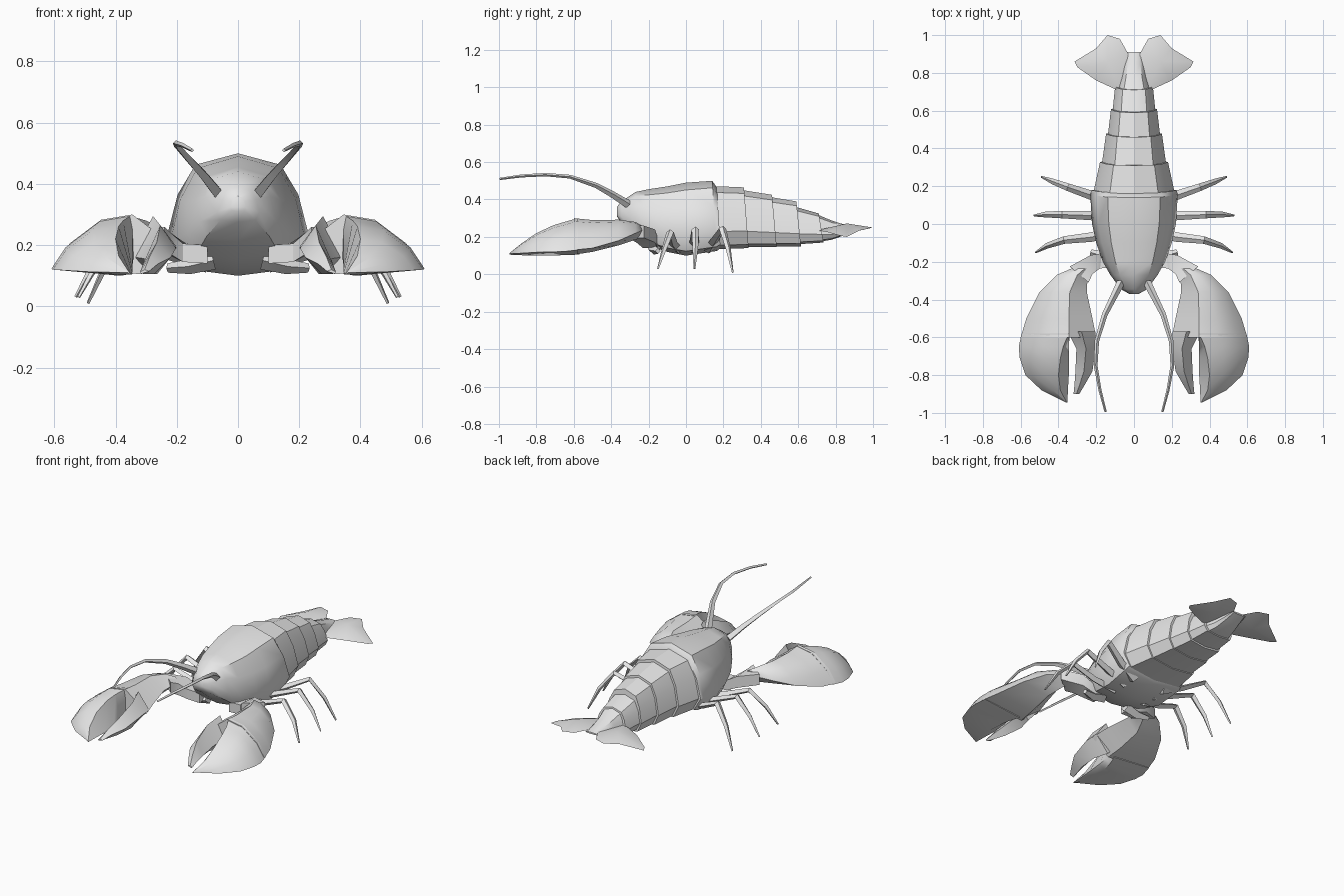
import bpy, bmesh, math
from mathutils import Vector

if "Cube" in bpy.data.objects:
    bpy.data.objects.remove(bpy.data.objects["Cube"])

shell = bpy.data.materials.new("shell_grey")
shell.diffuse_color = (0.8, 0.8, 0.8, 1)
shell.use_nodes = True
shell.node_tree.nodes["Principled BSDF"].inputs["Base Color"].default_value = shell.diffuse_color


def finish(name, bm, smooth=None, mirror=False):
    bmesh.ops.remove_doubles(bm, verts=bm.verts, dist=0.0005)
    bmesh.ops.recalc_face_normals(bm, faces=bm.faces)
    me = bpy.data.meshes.new(name)
    bm.to_mesh(me)
    bm.free()
    me.materials.append(shell)
    ob = bpy.data.objects.new(name, me)
    bpy.context.collection.objects.link(ob)
    if mirror:
        ob.modifiers.new("mirror", 'MIRROR')
    if smooth:
        bpy.ops.object.select_all(action='DESELECT')
        ob.select_set(True)
        bpy.context.view_layer.objects.active = ob
        bpy.ops.object.shade_smooth_by_angle(angle=math.radians(smooth))
    return ob


def loft(name, rings, smooth=None, mirror=False):
    """Skin a closed solid through rings of equal point count."""
    bm = bmesh.new()
    rows = [[bm.verts.new(p) for p in r] for r in rings]
    n = len(rows[0])
    for a, b in zip(rows, rows[1:]):
        for i in range(n):
            j = (i + 1) % n
            bm.faces.new((a[i], a[j], b[j], b[i]))
    bm.faces.new(rows[0])
    bm.faces.new(rows[-1])
    return finish(name, bm, smooth, mirror)


def tube(name, path, sizes, sides=4):
    """Tapered limb: sizes are (horizontal, vertical) half widths."""
    pts = [Vector(p) for p in path]
    rings = []
    for i, p in enumerate(pts):
        t = (pts[min(i + 1, len(pts) - 1)] - pts[max(i - 1, 0)]).normalized()
        side = t.cross(Vector((0, 0, 1))).normalized()
        up = side.cross(t)
        a, b = sizes[i]
        rings.append([p + side * a * math.cos(k * math.tau / sides)
                      + up * b * math.sin(k * math.tau / sides) for k in range(sides)])
    return loft(name, rings, 35, True)


# Body cross-section: (fraction of half width, fraction of height)
SECTION = [(0, 1), (.6, .9), (.85, .64), (1, .28), (.82, .06)]


def body_ring(y, w, top, bottom, lean=0.0):
    half = [(w * u, y + lean * (1 - v), bottom + (top - bottom) * v) for u, v in SECTION]
    low = (0, y + lean, bottom)
    return half + [low] + [(-x, yy, z) for x, yy, z in reversed(half[1:])]


# Carapace
loft("carapace", [body_ring(*r) for r in [
    (-.37, .025, .36, .31), (-.345, .07, .39, .275), (-.27, .125, .44, .215),
    (-.2, .165, .455, .155), (-.1, .2, .47, .12), (0, .222, .49, .10),
    (.14, .232, .50, .125, .025), (.165, .225, .465, .14, .02)]], 40)

# Overlapping tail segments: front y, rear y, half widths, tops, bottoms
segments = [(.13, .31, .22, .18, .472, .465, .135, .14),
            (.29, .46, .172, .148, .452, .425, .145, .145),
            (.44, .59, .14, .122, .415, .39, .15, .15),
            (.57, .71, .115, .10, .365, .325, .16, .17)]
for i, (y0, y1, w0, w1, t0, t1, b0, b1) in enumerate(segments):
    loft(f"tail_segment_{i + 1}", [body_ring(y0, w0, t0, b0, .02),
                                   body_ring(y1, w1, t1, b1, .025)], 30)
loft("tail_end", [body_ring(.69, .095, .325, .17), body_ring(.78, .07, .287, .185),
                  body_ring(.85, .055, .265, .21), body_ring(.91, .045, .245, .235)], 30)

# Tail fins: a plate thickened at its middle
fin = [(.03, .90, .25), (.075, .98, .25), (.14, 1.0, .25), (.2, .93, .235),
       (.315, .86, .2), (.3, .83, .205), (.2, .76, .225), (.07, .70, .235)]
bm = bmesh.new()
edge = [bm.verts.new(p) for p in fin]
for z in (.272, .218):
    hub = bm.verts.new((.14, .86, z))
    for i in range(len(edge)):
        bm.faces.new((edge[i], edge[(i + 1) % len(edge)], hub))
finish("tail_fins", bm, 40, True)


# Claw: domed outer side, ridge, steep inner side, nearly flat underside
def claw_ring(y, xo, zo, xr, zr, xi, zi, zb):
    return [(xo, y, zo), (xo * .8 + xr * .2, y, zo + (zr - zo) * .45),
            (xo * .4 + xr * .6, y, zo + (zr - zo) * .9), (xr, y, zr),
            (xi, y, zi), (xr * .8 + xi * .2, y, zb)]


loft("claw_palm", [claw_ring(*r) for r in [
    (-.235, .33, .235, .26, .26, .22, .225, .20),
    (-.27, .41, .22, .30, .28, .245, .23, .185),
    (-.36, .50, .18, .34, .292, .25, .225, .155),
    (-.50, .57, .14, .345, .29, .22, .21, .12),
    (-.60, .60, .13, .345, .30, .20, .19, .105)]], 40, True)
loft("claw_large_finger", [claw_ring(*r) for r in [
    (-.58, .595, .13, .345, .30, .34, .17, .105),
    (-.65, .61, .122, .375, .28, .345, .13, .103),
    (-.71, .605, .12, .39, .262, .345, .12, .10),
    (-.80, .575, .118, .40, .22, .345, .11, .10),
    (-.88, .49, .113, .39, .165, .35, .108, .102),
    (-.945, .36, .11, .356, .112, .352, .108, .105)]], 40, True)


def finger_ring(y, xa, xb, zt, zm, zb):
    # inner edge xa, notch edge xb
    m = (xa + xb) / 2
    return [(xa, y, zm), (m, y, zt), (xb, y, zm * .6 + zb * .4), (m + .01, y, zb)]


loft("claw_small_finger", [finger_ring(*r) for r in [
    (-.57, .205, .35, .295, .2, .105), (-.66, .203, .305, .265, .19, .105),
    (-.78, .22, .31, .21, .16, .105), (-.85, .26, .315, .165, .14, .105),
    (-.9, .29, .32, .12, .115, .107)]], 40, True)

# Claw arms
loft("claw_arm", [[(x0, y0, z1), (x1, y1, z1), (x1, y1, z0), (x0, y0, z0)]
                  for x0, y0, x1, y1, z0, z1 in [
    (.10, -.15, .10, -.23, .14, .20), (.17, -.155, .18, -.235, .145, .205),
    (.23, -.165, .22, -.265, .17, .24), (.34, -.225, .24, -.31, .195, .26)]], 30, True)
tube("arm_base", [(.08, -.17, .15), (.16, -.17, .13), (.23, -.15, .125)],
     [(.035, .03), (.03, .025), (.015, .015)])

# Walking legs: root, hip, knee, shin, tip
legs = {"front": [(.1, -.04, .13), (.23, -.07, .17), (.37, -.085, .225), (.46, -.115, .14), (.52, -.15, .03)],
        "middle": [(.1, .04, .13), (.23, .045, .18), (.38, .05, .24), (.47, .05, .14), (.53, .045, .03)],
        "rear": [(.1, .12, .13), (.22, .15, .18), (.35, .195, .245), (.43, .225, .14), (.49, .25, .01)]}
for part, path in legs.items():
    tube(part + "_legs", path, [(.03, .02), (.025, .017), (.02, .015), (.015, .012), (.005, .005)])

# Antennae
tube("antennae", [(.07, -.31, .375), (.11, -.39, .425), (.155, -.48, .475), (.197, -.62, .522),
                  (.203, -.75, .533), (.18, -.88, .526), (.15, -.995, .51)],
     [(.022, .022), (.018, .018), (.015, .014), (.012, .01), (.01, .009), (.008, .008), (.006, .006)])
